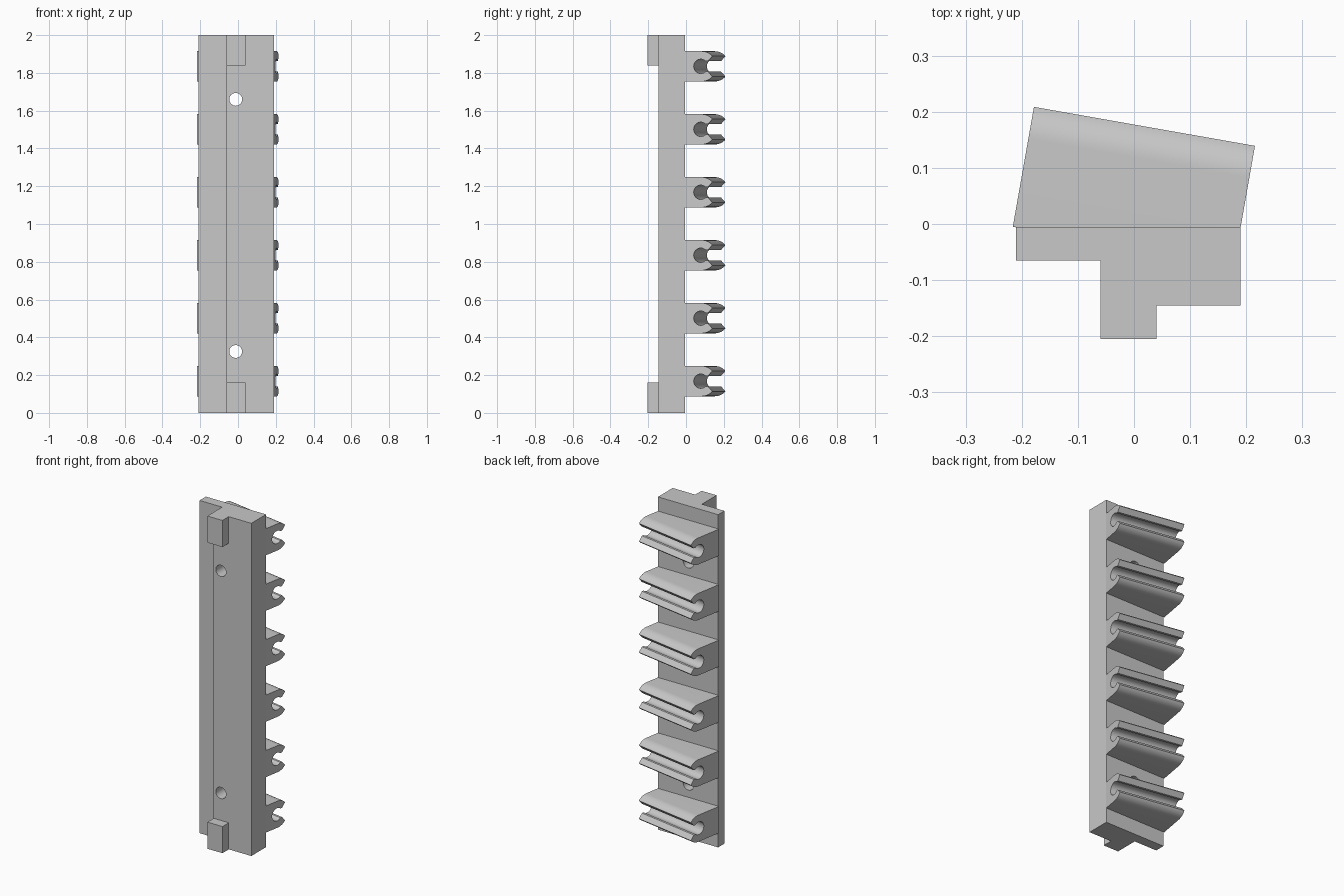
import bpy, bmesh, math
from mathutils import Matrix, Vector

cube = bpy.data.objects.get("Cube")
if cube:
    bpy.data.objects.remove(cube, do_unlink=True)

grey = bpy.data.materials.new("light_grey")
grey.use_nodes = True
colour = (0.58, 0.58, 0.58, 1)
grey.diffuse_color = colour
grey.node_tree.nodes["Principled BSDF"].inputs["Base Color"].default_value = colour


def prism(name, points, sweep, matrix=Matrix()):
    """Sweep a closed 3D outline along a vector."""
    bm = bmesh.new()
    face = bm.faces.new([bm.verts.new(p) for p in points])
    swept = bmesh.ops.extrude_face_region(bm, geom=[face], use_keep_orig=True)["geom"]
    verts = [g for g in swept if isinstance(g, bmesh.types.BMVert)]
    bmesh.ops.translate(bm, verts=verts, vec=Vector(sweep))
    bmesh.ops.recalc_face_normals(bm, faces=bm.faces[:])
    mesh = bpy.data.meshes.new(name)
    bm.to_mesh(mesh)
    bm.free()
    mesh.materials.append(grey)
    obj = bpy.data.objects.new(name, mesh)
    obj.matrix_world = matrix
    bpy.context.collection.objects.link(obj)
    return obj


def combine(target, tool, operation):
    """Apply a boolean and discard the tool."""
    mod = target.modifiers.new(operation, 'BOOLEAN')
    mod.operation, mod.object, mod.solver = operation, tool, 'EXACT'
    bpy.ops.object.select_all(action='DESELECT')
    bpy.context.view_layer.objects.active = target
    target.select_set(True)
    bpy.ops.object.modifier_apply(modifier=mod.name)
    bpy.data.objects.remove(tool, do_unlink=True)


def smooth(obj):
    bpy.ops.object.select_all(action='DESELECT')
    bpy.context.view_layer.objects.active = obj
    obj.select_set(True)
    bpy.ops.object.shade_smooth_by_angle(angle=math.radians(30))


# Stepped backing rail
back, step, front, tab_front = -0.005, -0.065, -0.145, -0.205
left, ridge, right = -0.21, -0.06, 0.19
outline = [(left, back), (left, step), (ridge, step), (ridge, front),
           (right, front), (right, back)]
rail = prism("backing_rail", [(x, y, 0) for x, y in outline], (0, 0, 2))

# Locating tabs at both ends, merged into the rail
for z in (0, 1.84):
    tab = prism("end_tab", [(ridge, tab_front, z), (0.04, tab_front, z),
                            (0.04, -0.1, z), (ridge, -0.1, z)], (0, 0, 0.16))
    combine(rail, tab, 'UNION')

# Screw holes through the rail
for z in (0.325, 1.66):
    ring = [math.tau * i / 32 for i in range(32)]
    drill = prism("drill", [(-0.012 + 0.034 * math.cos(a), -0.3, z + 0.034 * math.sin(a))
                            for a in ring], (0, 0.6, 0))
    drill.hide_render = True
    combine(rail, drill, 'DIFFERENCE')
smooth(rail)

# Clip section: flat jaw, rounded nose, flared mouth, round bore
half, tip, tip_z, throat, bore, centre = 0.08, 0.217, 0.054, 0.028, 0.038, 0.155
upper = [(0, half)]
for i in range(9):
    a = math.radians(55) * i / 8
    upper.append((0.16 + (tip - 0.16) * math.sin(a) / math.sin(math.radians(55)),
                  half - (half - tip_z) * (1 - math.cos(a)) / (1 - math.cos(math.radians(55)))))
upper.append((0.194, throat))
start = math.asin(throat / bore)
for i in range(13):
    a = start + (math.pi - start) * i / 12
    upper.append((centre + bore * math.cos(a), bore * math.sin(a)))
lower = [(v, -z) for v, z in reversed(upper[:-1])]
section = [(0, v, z) for v, z in upper + lower]

# Six slanted clips up the back of the rail
for i in range(6):
    place = Matrix.Translation((-0.216, back, 0.168 + i / 3)) @ Matrix.Rotation(math.radians(-10), 4, 'Z')
    clip = prism(f"cable_clip_{i + 1}", section, (0.4, 0, 0), place)
    smooth(clip)
